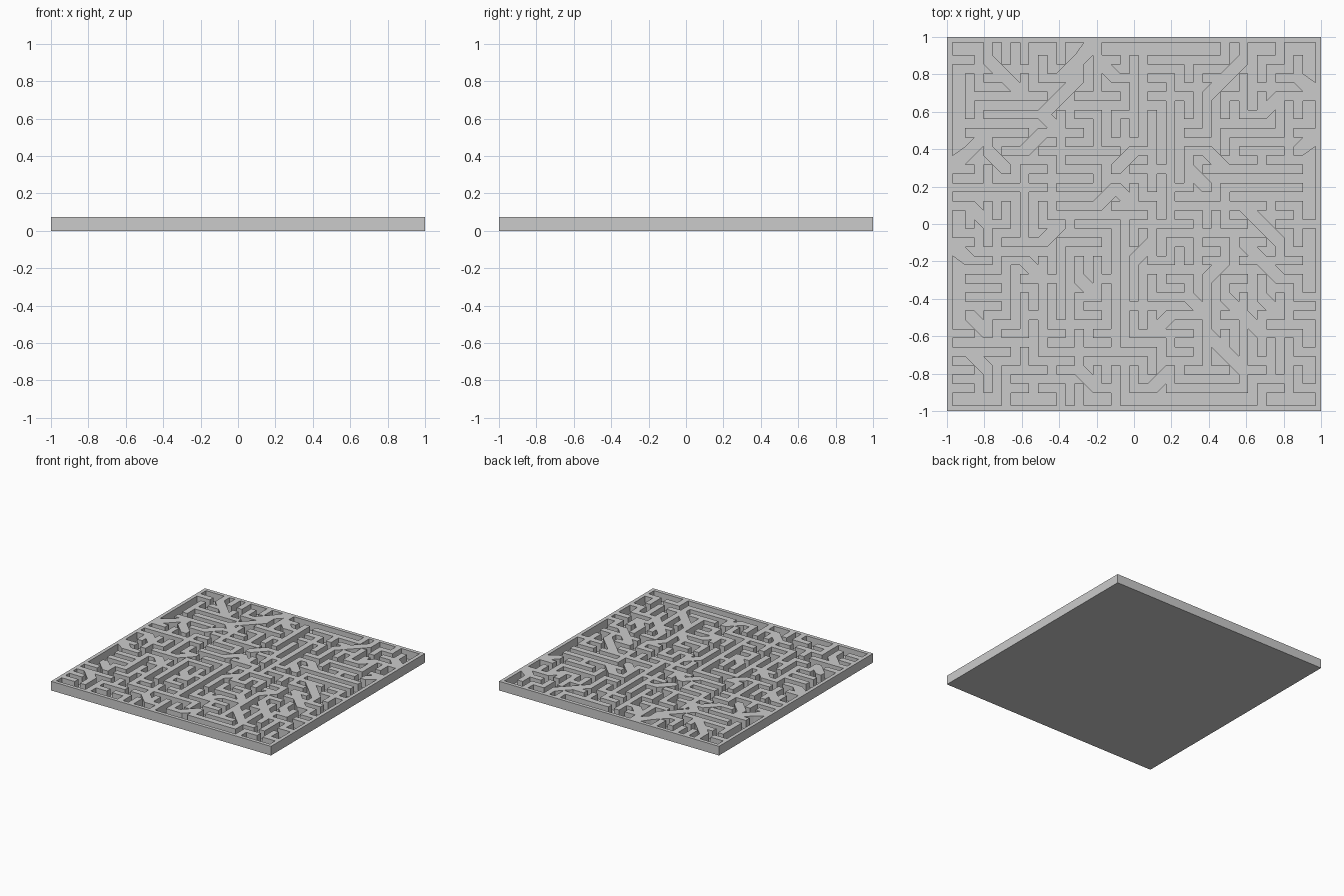
import bpy, bmesh, math, random

if "Cube" in bpy.data.objects:
    bpy.data.objects.remove(bpy.data.objects["Cube"])

random.seed(7)
N = 20                    # maze cells per side
G = 2 * N + 1             # strips per side: even = wall lines, odd = channels
STEP = 2.0 / G
RIM, HEIGHT, FLOOR = 0.03, 0.075, 0.004

# main walls between lattice points (column, row), rows counted from the back
diagonals = [
    (8, 0, 6, 2), (8, 1, 9, 2), (2, 1, 4, 3), (7, 2, 5, 4), (5, 4, 6, 5),
    (16, 1, 14, 3), (18, 3, 17, 4), (19, 2, 20, 3), (20, 5, 19, 6),
    (0, 7, 2, 5), (2, 6, 3, 7), (4, 6, 5, 5), (10, 6, 9, 7), (9, 8, 8, 9),
    (9, 8, 10, 9), (13, 7, 14, 8), (14, 6, 15, 7), (0, 11, 1, 12),
    (1, 9, 2, 10), (16, 9, 18, 11), (16, 11, 18, 13), (11, 11, 10, 12),
    (15, 12, 14, 13), (5, 11, 6, 10), (4, 12, 5, 13), (7, 13, 8, 14),
    (13, 14, 14, 15), (12, 15, 11, 16), (1, 15, 2, 16), (15, 14, 17, 16),
    (17, 14, 18, 15), (1, 17, 2, 18), (14, 16, 16, 18), (7, 18, 8, 19),
    (12, 18, 11, 19)]
straights = [
    (8, 0, 8, 1), (3, 0, 3, 1), (16, 0, 16, 1), (11, 1, 15, 1), (12, 3, 12, 9),
    (15, 8, 19, 8), (12, 9, 16, 9), (1, 3, 4, 3), (1, 8, 3, 8), (4, 7, 4, 11),
    (10, 2, 10, 5), (5, 6, 8, 6), (6, 11, 6, 15), (7, 17, 10, 17),
    (12, 19, 16, 19), (5, 13, 5, 17), (14, 13, 14, 16), (6, 19, 6, 20)]

# which quarter of each little square (0 front, 1 right, 2 back, 3 left) is wall
solid = set()


def fill(i, j, quarters=(0, 1, 2, 3)):
    solid.update((i, j, q) for q in quarters)


# union-find keeps the walls a branching tree attached to the rim
parent = {(a, b): (a, b) for a in range(N + 1) for b in range(N + 1)}


def root(p):
    while parent[p] != p:
        p = parent[p]
    return p


def wall(a, b, c, d):
    """One unit of wall, straight or diagonal."""
    parent[root((a, b))] = root((c, d))
    u, v = c - a, d - b
    for k in range(3):
        fill(2 * a + u * k, 2 * b + v * k)
    if u and v:
        # half squares that smooth the diagonal's stair steps
        right, front = (1, 3), (0, 2)
        for k in range(2):
            i, j = 2 * a + u * k, 2 * b + v * k
            fill(i + u, j, (right[u > 0], front[v < 0]))
            fill(i, j + v, (right[u < 0], front[v > 0]))


# quarter numbering in strip space: row index grows towards the front
for k in range(N):
    for edge in ((k, 0, k + 1, 0), (k, N, k + 1, N), (0, k, 0, k + 1), (N, k, N, k + 1)):
        wall(*edge)
for a, b, c, d in diagonals + straights:
    n = max(abs(c - a), abs(d - b))
    u, v = (c - a) // n, (d - b) // n
    for k in range(n):
        wall(a + u * k, b + v * k, a + u * (k + 1), b + v * (k + 1))

# remaining short walls
edges = [(a, b, a + u, b + 1 - u) for a in range(N) for b in range(N) for u in (0, 1)]
random.shuffle(edges)
for a, b, c, d in edges:
    if root((a, b)) != root((c, d)):
        wall(a, b, c, d)

# flat sheet of quarter triangles
line = [-1 + STEP * k for k in range(G + 1)]
line[1], line[-2] = -1 + RIM, 1 - RIM
bm = bmesh.new()
grid = [[bm.verts.new((x, -y, FLOOR)) for y in line] for x in line]
raised = []
for i in range(G):
    for j in range(G):
        bl, br = grid[i][j + 1], grid[i + 1][j + 1]
        tl, tr = grid[i][j], grid[i + 1][j]
        mid = bm.verts.new((bl.co + tr.co) / 2)
        for q, (p, r) in enumerate(((bl, br), (br, tr), (tr, tl), (tl, bl))):
            f = bm.faces.new((p, r, mid))
            if (i, j, q) in solid:
                raised.append(f)

# outer skirt and underside
rim = [e for e in bm.edges if e.is_boundary]
down = bmesh.ops.extrude_edge_only(bm, edges=rim)["geom"]
for v in (g for g in down if isinstance(g, bmesh.types.BMVert)):
    v.co.z = 0
low = [g for g in down if isinstance(g, bmesh.types.BMEdge) and g.is_boundary]
bmesh.ops.contextual_create(bm, geom=low)

# raise the walls
up = bmesh.ops.extrude_face_region(bm, geom=raised)["geom"]
for v in (g for g in up if isinstance(g, bmesh.types.BMVert)):
    v.co.z = HEIGHT
bmesh.ops.delete(bm, geom=[f for f in raised if f.is_valid], context='FACES_ONLY')
bmesh.ops.join_triangles(bm, faces=[f for f in bm.faces if len(f.verts) == 3],
                         angle_face_threshold=0.01, angle_shape_threshold=math.pi)
bmesh.ops.recalc_face_normals(bm, faces=bm.faces)

mesh = bpy.data.meshes.new("maze_board")
bm.to_mesh(mesh)
bm.free()
bpy.context.collection.objects.link(bpy.data.objects.new("maze_board", mesh))
